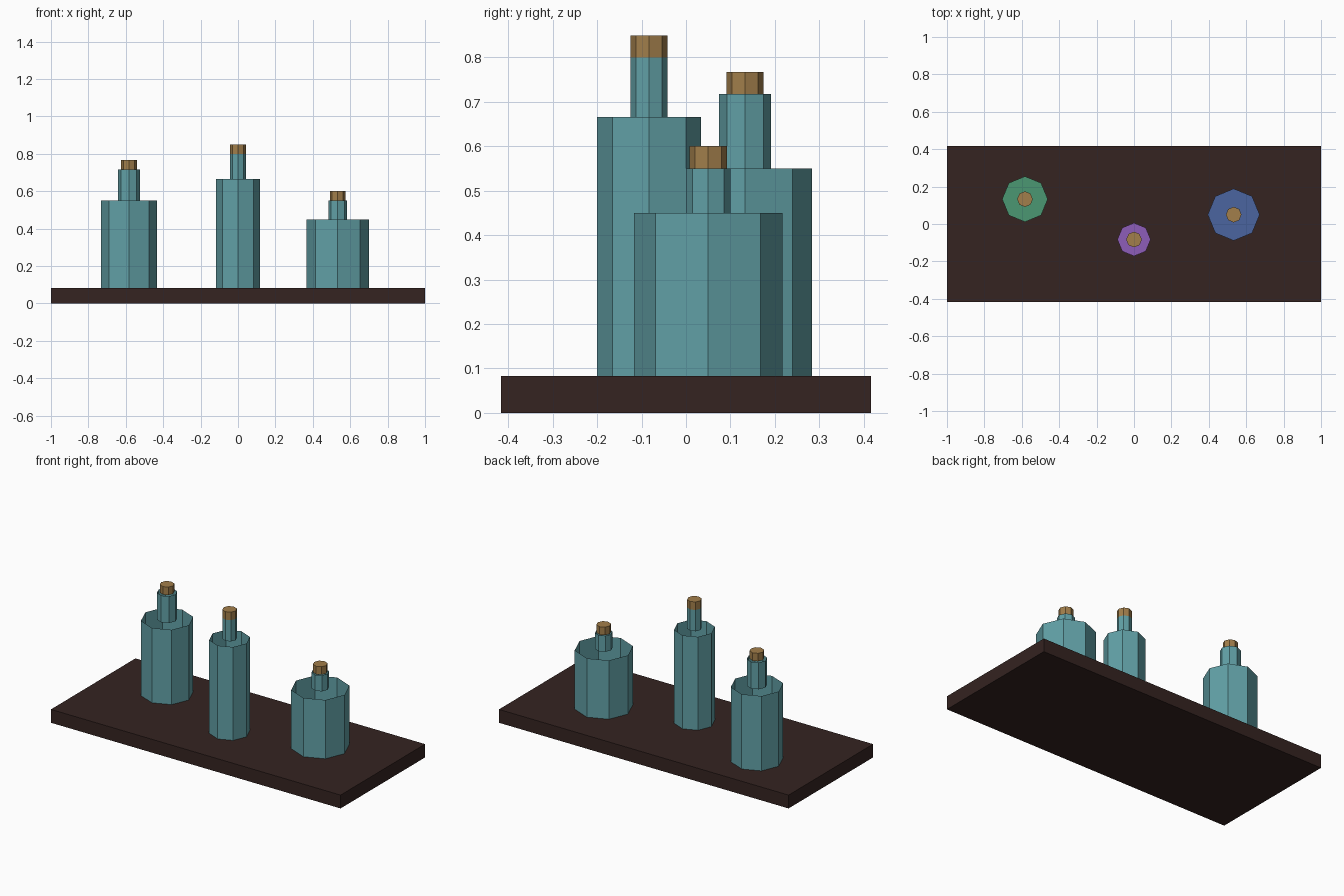
import bpy
from math import radians

if "Cube" in bpy.data.objects:
    bpy.data.objects.remove(bpy.data.objects["Cube"])


def material(name, rgb):
    m = bpy.data.materials.new(name)
    m.diffuse_color = (*rgb, 1)
    m.use_nodes = True
    m.node_tree.nodes["Principled BSDF"].inputs["Base Color"].default_value = m.diffuse_color
    return m


def octagon(name, x, y, z0, z1, r, mat, fill='NGON'):
    # Eight-sided prism standing between z0 and z1; fill 'NOTHING' leaves an open tube
    bpy.ops.mesh.primitive_cylinder_add(vertices=8, radius=r, depth=z1 - z0,
                                        end_fill_type=fill,
                                        location=(x, y, (z0 + z1) / 2))
    ob = bpy.context.object
    ob.name = name
    ob.data.materials.append(mat)
    return ob


wood = material("dark_wood", (0.035, 0.017, 0.015))
glass = material("glass", (0.12, 0.35, 0.38))
cork = material("cork", (0.36, 0.21, 0.07))

# Shelf board
TOP = 0.0833
bpy.ops.mesh.primitive_cube_add(size=1, location=(0, 0, TOP / 2))
board = bpy.context.object
board.name = "shelf_board"
board.scale = (2, 0.8333, TOP)
board.data.materials.append(wood)

# Bottles: x, y, body radius, body height, neck radius, neck height, liquid radius, liquid colour
bottles = {
    "left": (-0.583, 0.133, 0.15, 0.467, 0.0583, 0.167, 0.122, (0.07, 0.31, 0.17)),
    "middle": (0, -0.083, 0.117, 0.583, 0.0417, 0.133, 0.089, (0.27, 0.11, 0.48)),
    "right": (0.533, 0.05, 0.167, 0.367, 0.05, 0.1, 0.139, (0.07, 0.13, 0.35)),
}
for side, (x, y, r, h, nr, nh, lr, colour) in bottles.items():
    shoulder = TOP + h
    lip = shoulder + nh
    # Thin open glass walls, so the liquid shows from above
    octagon(side + "_bottle_body", x, y, TOP, shoulder, r, glass, 'NOTHING')
    octagon(side + "_bottle_neck", x, y, shoulder, lip, nr, glass, 'NOTHING')
    octagon(side + "_liquid", x, y, TOP + 0.01, TOP + 0.01 + 0.6 * h, lr,
            material(side + "_liquid", colour))
    octagon(side + "_cork", x, y, lip, lip + 0.05, 0.0417, cork)
